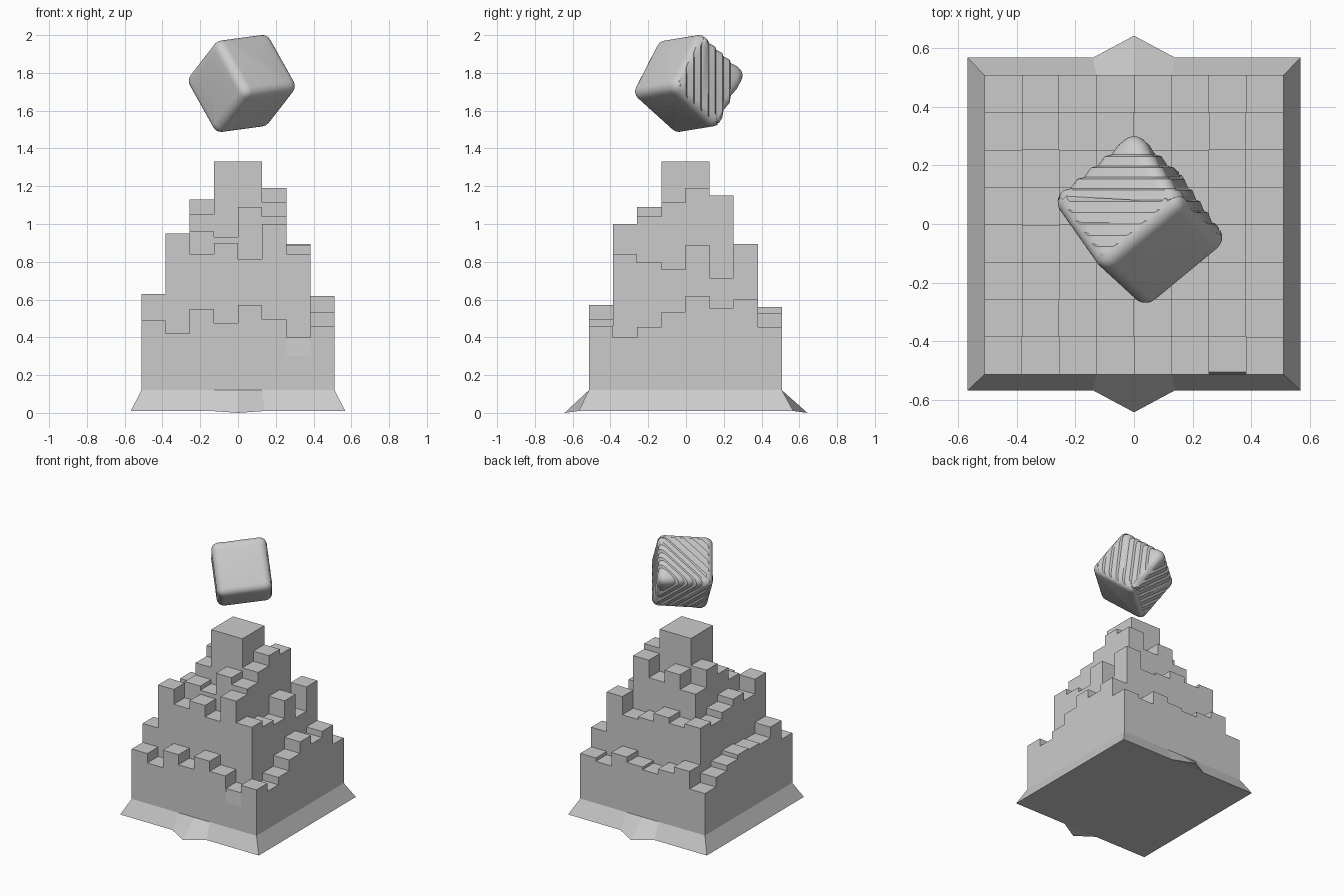
import bpy, bmesh, math
from mathutils import Vector, Matrix

if "Cube" in bpy.data.objects:
    bpy.data.objects.remove(bpy.data.objects["Cube"])

N, HALF, CY, Z0 = 8, 0.511, -0.003, 0.12
STEP = 2 * HALF / N

# block heights, one row per depth step from front to back, left to right
ROWS = [
    [.49, .42, .55, .475, .57, .495, .40, .46],
    [.63, .95, .84, .90, .815, 1.0, .84, .40],
    [.55, .84, .96, .93, 1.09, 1.04, .795, .455],
    [.56, .90, 1.05, 1.33, 1.33, 1.115, .76, .535],
    [.57, .85, 1.13, 1.33, 1.33, 1.19, .89, .62],
    [.54, .80, 1.0, 1.11, 1.02, 1.15, .715, .555],
    [.50, .83, .80, .84, .78, .76, .895, .60],
    [.43, .56, .51, .47, .49, .53, .43, .455],
]


def make(name, bm, smooth=False):
    bmesh.ops.recalc_face_normals(bm, faces=bm.faces[:])
    me = bpy.data.meshes.new(name)
    bm.to_mesh(me)
    bm.free()
    ob = bpy.data.objects.new(name, me)
    bpy.context.collection.objects.link(ob)
    if smooth:
        bpy.context.view_layer.objects.active = ob
        ob.select_set(True)
        bpy.ops.object.shade_smooth_by_angle(angle=math.radians(30))
        ob.select_set(False)
    return ob


def height(i, j):
    return ROWS[j][i] if 0 <= i < N and 0 <= j < N else Z0


# stepped tower: tops of all blocks, plus walls where a neighbour is lower
bm = bmesh.new()


def face(pts):
    bm.faces.new([bm.verts.new(p) for p in pts])


for j in range(N):
    for i in range(N):
        h = ROWS[j][i]
        x0, y0 = -HALF + i * STEP, CY - HALF + j * STEP
        x1, y1 = x0 + STEP, y0 + STEP
        chipped = (i, j) == (6, 0)
        yt = y0 + 0.008 if chipped else y0
        face([(x0, yt, h), (x1, yt, h), (x1, y1, h), (x0, y1, h)])
        corners = [(x0, y0), (x1, y0), (x1, y1), (x0, y1)]
        for k, (di, dj) in enumerate([(0, -1), (1, 0), (0, 1), (-1, 0)]):
            low = height(i + di, j + dj)
            if low >= h:
                continue
            a, b = corners[k], corners[(k + 1) % 4]
            if chipped and k == 0:
                # slightly leaning upper front of one block
                face([(*a, low), (*b, low), (*b, .30), (*a, .30)])
                face([(*a, .30), (*b, .30), (x1, yt, h), (x0, yt, h)])
            else:
                face([(*a, low), (*b, low), (*b, h), (*a, h)])
bmesh.ops.remove_doubles(bm, verts=bm.verts[:], dist=1e-5)
tower = bmesh.ops.recalc_face_normals(bm, faces=bm.faces[:])
make("stepped_tower", bm)

# flared base with a pointed spur at front and back
B = 0.568
top = [(-HALF, -HALF), (-.128, -HALF), (0, -HALF), (.128, -HALF), (HALF, -HALF)]
bot = [(-B, -B, .01), (-.14, -B, .01), (0, -.643, 0), (.14, -B, .01), (B, -B, .01)]
top = [(x, y, Z0) for x, y in top]
top += [(-x, -y, z) for x, y, z in top]
bot += [(-x, -y, z) for x, y, z in bot]
bm = bmesh.new()
tv = [bm.verts.new((x, y + CY, z)) for x, y, z in top]
bv = [bm.verts.new((x, y, z)) for x, y, z in bot]
n = len(tv)
for k in range(n):
    m = (k + 1) % n
    bm.faces.new([bv[k], bv[m], tv[m], tv[k]])
for s in (0, 5):
    bm.faces.new([bv[s + 1], bv[s + 2], bv[s + 3]])
bm.faces.new([bv[k] for k in (0, 1, 3, 4, 5, 6, 8, 9)])
make("flared_base", bm)

# floating rounded cube, tilted
u = Vector((-.45, .64, -.58)).normalized()
v = Vector((-.785, -.66, -.10))
v = (v - u * v.dot(u)).normalized()
w = u.cross(v)
rot = Matrix((u, v, w)).transposed().to_4x4()
bm = bmesh.new()
bmesh.ops.create_cube(bm, size=0.376)
bmesh.ops.bevel(bm, geom=bm.edges[:], offset=0.05, segments=5, profile=0.5,
                affect='EDGES')
bmesh.ops.transform(bm, verts=bm.verts[:],
                    matrix=Matrix.Translation((.02, .015, 1.744)) @ rot)

# ridges: slice across the depth and pull every other ring forward on rear sides
PITCH = 0.0385
rings = [k * PITCH / 2 for k in range(-5, 15)]
for y in rings:
    bmesh.ops.bisect_plane(bm, geom=bm.verts[:] + bm.edges[:] + bm.faces[:],
                           plane_co=(0, y, 0), plane_no=(0, 1, 0), dist=1e-5)
bm.normal_update()
moves = []
for p in bm.verts:
    k = p.co.y / (PITCH / 2)
    if -5.5 < k < 14.5 and abs(k - round(k)) < 0.01 and round(k) % 2:
        weight = min(1, max(0, p.normal.y - 0.05) / 0.25)
        moves.append((p, weight))
for p, weight in moves:
    p.co.y -= 0.35 * PITCH * weight
make("floating_cube", bm, smooth=True)
